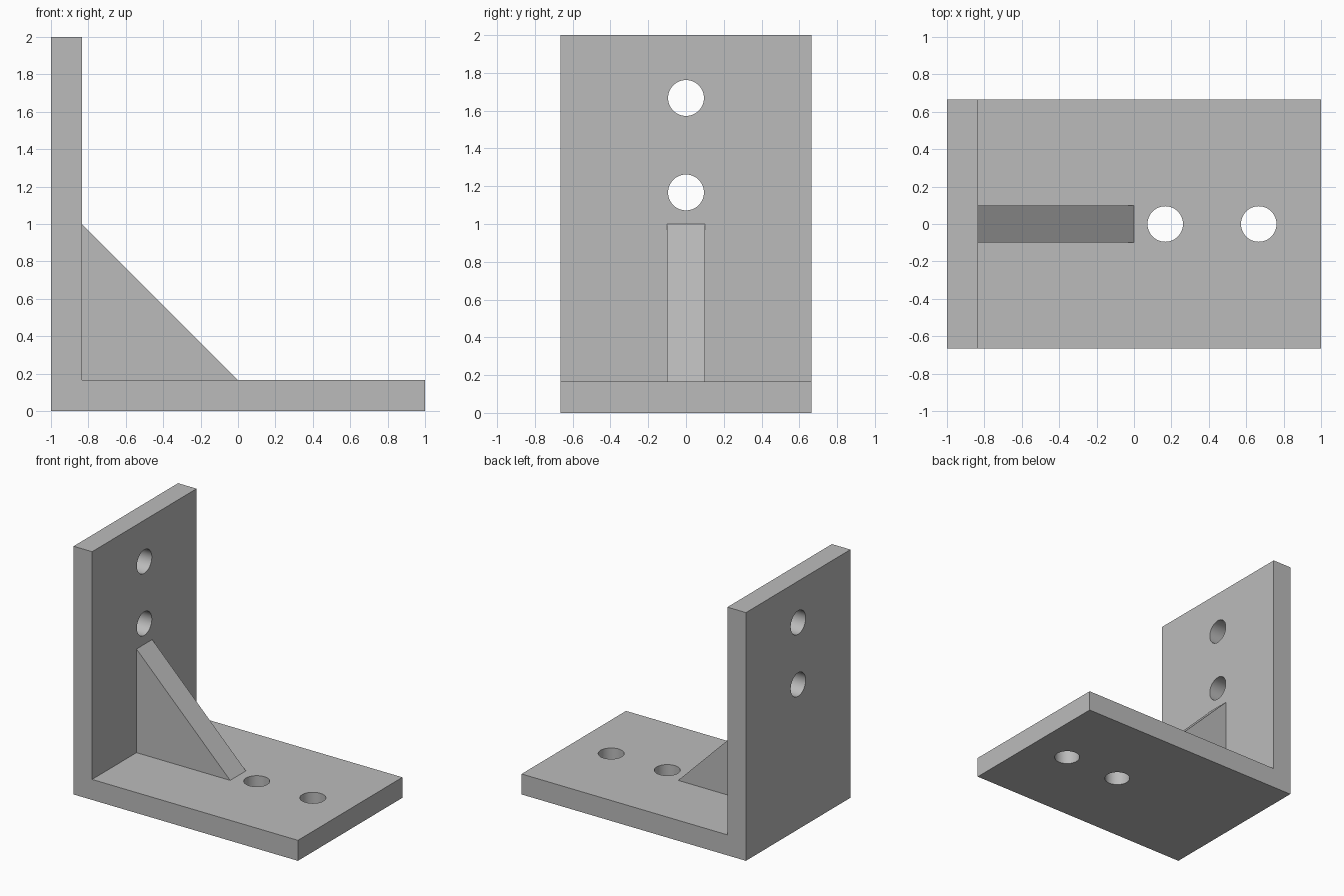
import bpy, math
from mathutils import Vector

cube = bpy.data.objects.get("Cube")
if cube:
    bpy.data.objects.remove(cube, do_unlink=True)

T = 0.165            # plate thickness
HALF_W = 0.665       # half width of both plates
RIB_HALF = 0.1
HOLE_R = 0.095
INNER = -1 + T       # inner face of the upright plate

grey = bpy.data.materials.new("plain grey")
grey.use_nodes = True
colour = (0.5, 0.5, 0.5, 1)
grey.diffuse_color = colour
grey.node_tree.nodes["Principled BSDF"].inputs["Base Color"].default_value = colour


def extrude_profile(name, profile, half):
    """Solid from a counter-clockwise x-z outline, centred on y = 0."""
    n = len(profile)
    verts = [(x, y, z) for y in (-half, half) for x, z in profile]
    faces = [list(range(n)), list(range(2 * n - 1, n - 1, -1))]
    for i in range(n):
        j = (i + 1) % n
        faces.append([j, i, i + n, j + n])
    mesh = bpy.data.meshes.new(name)
    mesh.from_pydata(verts, [], faces)
    mesh.materials.append(grey)
    obj = bpy.data.objects.new(name, mesh)
    bpy.context.collection.objects.link(obj)
    return obj


def drill(target, centre, axis):
    """Cut a round hole through the target along the axis."""
    bpy.ops.mesh.primitive_cylinder_add(
        vertices=64, radius=HOLE_R, depth=3 * T, location=centre,
        rotation=Vector(axis).to_track_quat("Z", "Y").to_euler())
    cutter = bpy.context.object
    cutter.name = "hole_cutter"
    cutter.hide_render = True
    cutter.data.materials.append(grey)
    mod = target.modifiers.new("hole", "BOOLEAN")
    mod.operation = "DIFFERENCE"
    mod.solver = "EXACT"
    mod.object = cutter
    bpy.ops.object.select_all(action="DESELECT")
    bpy.context.view_layer.objects.active = target
    target.select_set(True)
    bpy.ops.object.modifier_apply(modifier=mod.name)
    bpy.data.objects.remove(cutter, do_unlink=True)


# L-shaped body: base plate and upright plate in one piece
bracket = extrude_profile("bracket_body", [
    (-1, 0), (1, 0), (1, T), (INNER, T), (INNER, 2), (-1, 2)], HALF_W)

# Two bolt holes in each plate
for d in (1.167, 1.667):
    drill(bracket, (d - 1, 0, T / 2), (0, 0, 1))
    drill(bracket, (-1 + T / 2, 0, d), (1, 0, 0))

bpy.ops.object.shade_smooth_by_angle(angle=math.radians(30))

# Triangular stiffening rib in the corner
extrude_profile("stiffening_rib", [
    (INNER, T), (0, T), (INNER, 1)], RIB_HALF)
